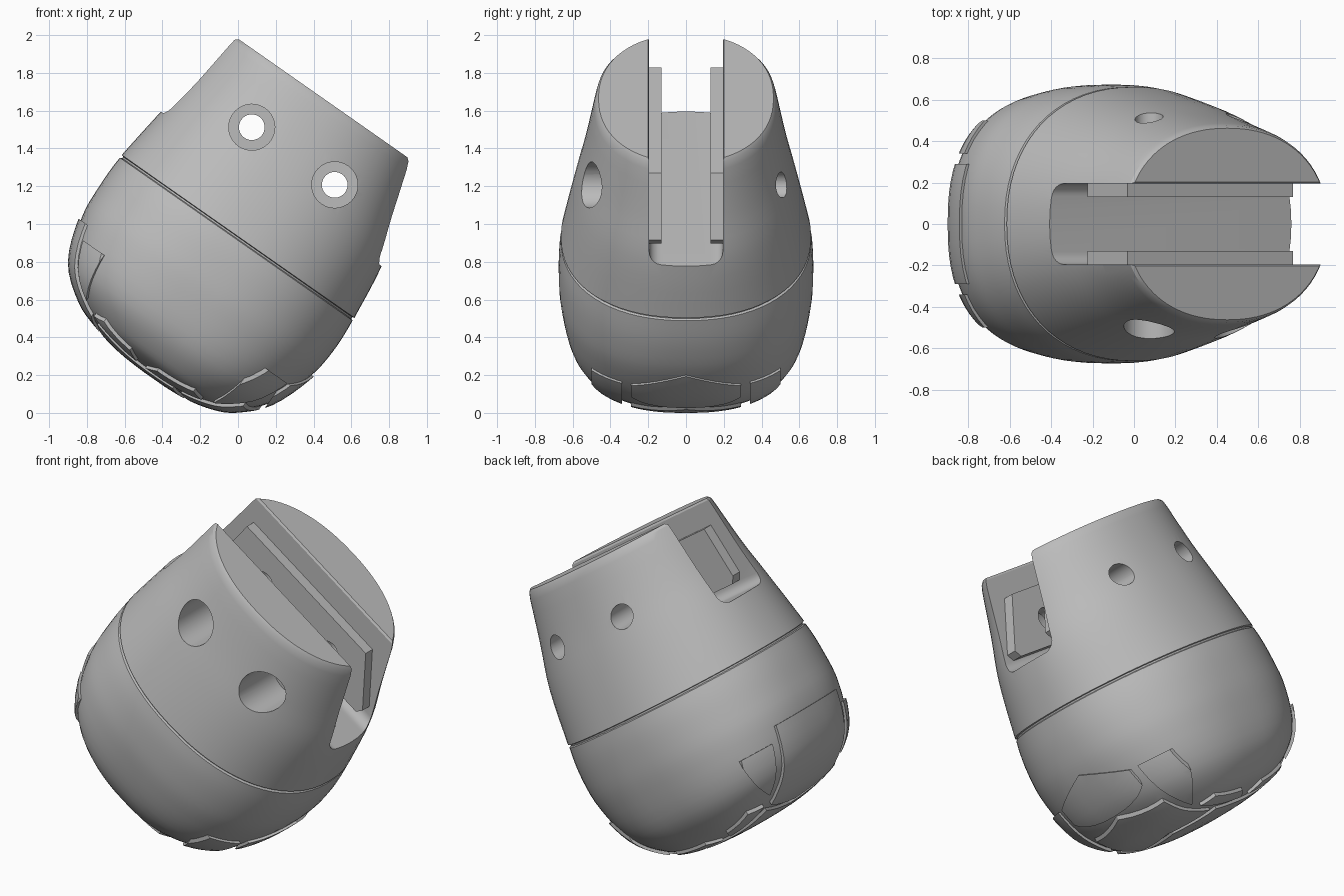
import bpy, bmesh, math
from mathutils import Matrix, Vector

cube = bpy.data.objects.get("Cube")
if cube:
    bpy.data.objects.remove(cube)

grey = bpy.data.materials.new("plain_grey")
grey.use_nodes = True
COLOUR = (0.5, 0.5, 0.5, 1)
grey.diffuse_color = COLOUR
grey.node_tree.nodes["Principled BSDF"].inputs["Base Color"].default_value = COLOUR

# Upright cross-sections: height, back end, front end, half width
SECTIONS = [
    (-0.105, -0.54, -0.40, 0.10), (-0.095, -0.70, -0.27, 0.27),
    (-0.06, -0.87, -0.125, 0.42), (0.0, -1.03, -0.01, 0.52),
    (0.14, -1.195, 0.122, 0.62), (0.37, -1.283, 0.21, 0.672),
    (0.56, -1.297, 0.23, 0.68), (0.76, -1.289, 0.215, 0.662),
    (1.08, -1.25, 0.175, 0.595), (1.33, -1.215, 0.10, 0.535),
    (1.625, -1.19, 0.015, 0.475)]
SEAM, TOP, SIDES = 0.76, 1.625, 72


def new_object(name, bm):
    bmesh.ops.recalc_face_normals(bm, faces=bm.faces)
    mesh = bpy.data.meshes.new(name)
    bm.to_mesh(mesh)
    bm.free()
    mesh.materials.append(grey)
    ob = bpy.data.objects.new(name, mesh)
    bpy.context.collection.objects.link(ob)
    return ob


def smooth_rows(rows, steps=4):
    """Catmull-Rom rows through the sections."""
    out = []
    for i in range(len(rows) - 1):
        p = [Vector(rows[min(max(i + k, 0), len(rows) - 1)]) for k in (-1, 0, 1, 2)]
        for j in range(steps):
            t = j / steps
            out.append(0.5 * (2 * p[1] + (p[2] - p[0]) * t
                              + (2 * p[0] - 5 * p[1] + 4 * p[2] - p[3]) * t * t
                              + (3 * p[1] - p[0] - 3 * p[2] + p[3]) * t ** 3))
    return out + [Vector(rows[-1])]


def loft(name, grow, details):
    """Skin the sections; grow fades out towards the seam."""
    bm = bmesh.new()
    rows = [(r, grow * min(max((SEAM - r[0]) / 0.4, 0), 1)) for r in smooth_rows(SECTIONS)]
    if details:
        # Narrow seam groove and softened top rim
        i = next(k for k, r in enumerate(rows) if abs(r[0][0] - SEAM) < 1e-4)
        base = rows[i][0]
        rows[i:i + 1] = [(base + Vector((dh, 0, 0, 0)), g)
                         for dh, g in ((-0.01, 0), (-0.005, -0.012), (0.004, -0.012), (0.008, 0))]
        last = rows[-1][0]
        rows[-1:] = [(last - Vector((0.015, 0, 0, 0)), 0), (last, -0.012)]
    rings = []
    for (h, back, front, half), g in rows:
        # Lower sections are squarer than the upper ones
        power = 0.91 - 0.1 * min(max((SEAM - h) / 0.5, 0), 1)
        h -= g * max(0, 1 - (h + 0.11) / 0.5)
        mid, rad, wide = (back + front) / 2, (front - back) / 2 + g, half + g
        ring = []
        for k in range(SIDES):
            a = math.tau * k / SIDES
            c, s = math.cos(a), math.sin(a)
            ring.append(bm.verts.new((mid + math.copysign(abs(c) ** power, c) * rad,
                                      math.copysign(abs(s) ** power, s) * wide, h)))
        rings.append(ring)
    for low, high in zip(rings, rings[1:]):
        for k in range(SIDES):
            n = (k + 1) % SIDES
            bm.faces.new((low[k], low[n], high[n], high[k]))
    bm.faces.new(rings[0])
    bm.faces.new(rings[-1])
    return new_object(name, bm)


def prism(bm, points, offset):
    face = bm.faces.new([bm.verts.new(p) for p in points])
    ext = bmesh.ops.extrude_face_region(bm, geom=[face])["geom"]
    bmesh.ops.translate(bm, vec=offset, verts=[v for v in ext if isinstance(v, bmesh.types.BMVert)])


def cylinder_y(bm, x, z, radius, y0, y1):
    ring = [(x + radius * math.cos(math.tau * k / 40), y0,
             z + radius * math.sin(math.tau * k / 40)) for k in range(40)]
    prism(bm, ring, (0, y1 - y0, 0))


def combine(target, tool, operation):
    tool.hide_render = True
    mod = target.modifiers.new(operation.lower(), "BOOLEAN")
    mod.operation, mod.object, mod.solver = operation, tool, "EXACT"
    bpy.context.view_layer.objects.active = target
    bpy.ops.object.modifier_apply(modifier=mod.name)
    bpy.data.objects.remove(tool)


body = loft("foot_body", -0.012, True)

# Shallow sole treads: chevrons along the middle, small blocks at the sides
bm = bmesh.new()
for s0, s1 in ((-1.5, -0.93), (-0.88, -0.36), (-0.31, 0.0)):
    plan = [(s0, -0.29), (s0 + 0.08, 0), (s0, 0.29), (s1, 0.29), (s1 + 0.08, 0), (s1, -0.29)]
    prism(bm, [(x, y, -0.4) for x, y in plan], (0, 0, 0.76))
toe = [(-0.29, -0.4), (0.29, -0.4), (0.29, 0.28), (0, 0.39), (-0.29, 0.28)]
prism(bm, [(0.1, y, z) for y, z in toe], (0.4, 0, 0))
for side in (-1, 1):
    for s0, s1, wide in ((-1.4, -1.0, 0.5), (-0.92, -0.6, 0.42),
                         (-0.54, -0.2, 0.42), (-0.14, 0.3, 0.5)):
        plan = [(s0, 0.34), (s1, 0.34), (s1 - 0.06, wide), (s0 + 0.06, wide)]
        prism(bm, [(x, y * side, -0.4) for x, y in plan], (0, 0, 0.68))
blocks = new_object("tread_blocks", bm)
shell = loft("tread_shell", 0.002, False)
combine(shell, blocks, "INTERSECT")
combine(body, shell, "UNION")

# Straight slot through the top, with rounded floor corners
half = [(0.205, TOP + 0.2), (0.205, TOP + 0.005), (0.195, TOP - 0.012)]
half += [(0.135 + 0.06 * math.cos(a), 1.135 - 0.06 * math.sin(a))
         for a in (math.pi / 2 * k / 6 for k in range(7))]
outline = half + [(-y, z) for y, z in reversed(half)]
bm = bmesh.new()
prism(bm, [(-2, y, z) for y, z in outline], (4, 0, 0))
combine(body, new_object("slot_cutter", bm), "DIFFERENCE")

# Raised pads on both slot walls
PAD = [(-1.075, 1.482), (-0.1, 1.482), (0.085, 1.18), (0.06, 1.14), (-1.07, 1.14), (-1.1, 1.18)]
bm = bmesh.new()
for side in (-1, 1):
    prism(bm, [(x, 0.13 * side, z) for x, z in PAD], (0, 0.09 * side, 0))
combine(body, new_object("slot_pads", bm), "UNION")

# Two cross bolt holes, counterbored on the front
c, s = math.cos(math.radians(35)), math.sin(math.radians(35))
HOLES = [(c * x - s * z, s * x + c * z) for x, z in ((0.073, 1.515), (0.512, 1.21))]
for radius, y0, y1 in ((0.068, -1, 1), (0.122, -1, -0.21)):
    bm = bmesh.new()
    for x, z in HOLES:
        cylinder_y(bm, x, z, radius, y0, y1)
    combine(body, new_object("hole_cutter", bm), "DIFFERENCE")

# Lean the foot over and stand it on the ground
body.data.transform(Matrix.Rotation(math.radians(35), 4, "Y"))
low = min(v.co.z for v in body.data.vertices)
body.data.transform(Matrix.Translation((0, 0, -low)))
bpy.ops.object.select_all(action="DESELECT")
body.select_set(True)
bpy.context.view_layer.objects.active = body
bpy.ops.object.shade_smooth_by_angle(angle=math.radians(30))
